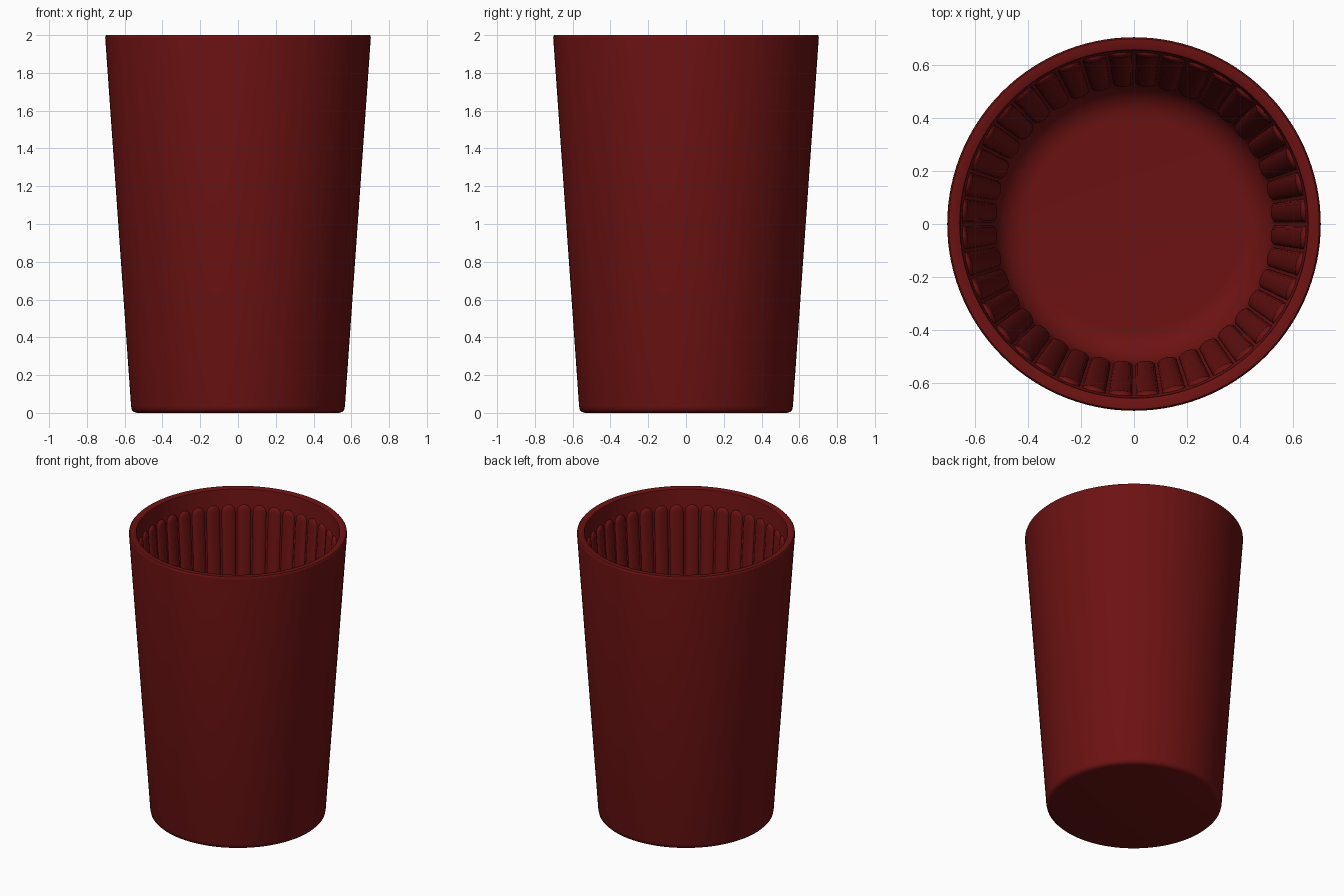
import bpy, bmesh, math

if "Cube" in bpy.data.objects:
    bpy.data.objects.remove(bpy.data.objects["Cube"])

SEG, RIBS = 120, 40
mat = bpy.data.materials.new("dark_red_plastic")
mat.diffuse_color = (0.15, 0.006, 0.006, 1)
mat.use_nodes = True
mat.node_tree.nodes["Principled BSDF"].inputs["Base Color"].default_value = mat.diffuse_color


def finish(bm, name):
    mesh = bpy.data.meshes.new(name)
    bm.to_mesh(mesh)
    bm.free()
    ob = bpy.data.objects.new(name, mesh)
    bpy.context.collection.objects.link(ob)
    mesh.materials.append(mat)
    bpy.ops.object.select_all(action='DESELECT')
    ob.select_set(True)
    bpy.context.view_layer.objects.active = ob
    bpy.ops.object.shade_smooth_by_angle(angle=math.radians(40))
    return ob


def wall(z):
    # inner wall radius at a height
    return 0.655 - 0.07 * (2 - z)


# Tapered cup: outer wall, rounded rim, inner wall, filleted floor
profile = [(0, 0), (0.535, 0), (0.551, 0.005), (0.562, 0.016), (0.566, 0.035),
           (0.703, 1.985), (0.702, 1.995), (0.697, 2.0),
           (0.662, 2.0), (0.656, 1.996), (wall(1.985), 1.985), (wall(0.2), 0.2)]
r0 = wall(0.2)
for i in range(1, 9):
    a = math.pi / 2 * i / 8
    profile.append((r0 - 0.13 * (1 - math.cos(a)), 0.2 - 0.13 * math.sin(a)))
profile.append((0, 0.07))

bm = bmesh.new()
verts = [bm.verts.new((r, 0, z)) for r, z in profile]
edges = [bm.edges.new(p) for p in zip(verts, verts[1:])]
bmesh.ops.spin(bm, geom=verts + edges, axis=(0, 0, 1), cent=(0, 0, 0),
               angle=2 * math.pi, steps=SEG)
bmesh.ops.remove_doubles(bm, verts=bm.verts, dist=1e-5)
bmesh.ops.recalc_face_normals(bm, faces=bm.faces)
finish(bm, "cup_body")

# Raised vertical grip ribs with rounded ends around the inner wall
Z0, Z1, END = 0.24, 1.89, 0.045
rows = []
for i in range(7):
    t = math.cos(math.pi / 2 * i / 6)
    rows.append((Z0 + END * (1 - t), max(0.05, math.sqrt(1 - t * t))))
rows += [(Z0 + Z1 - z, s) for z, s in reversed(rows)]
cols = [math.sin(math.pi / 2 * (j / 5 - 1)) for j in range(11)]
pitch = 2 * math.pi / RIBS

bm = bmesh.new()
for k in range(RIBS):
    grid = []
    for z, s in rows:
        row = []
        for u in cols:
            a = pitch * (k + 0.5 + 0.45 * u * s)
            h = 0.02 * math.sqrt(max(0, 1 - u * u)) * math.sqrt(s) - 0.002
            r = wall(z) - h
            row.append(bm.verts.new((r * math.cos(a), r * math.sin(a), z)))
        grid.append(row)
    for lo, hi in zip(grid, grid[1:]):
        for j in range(len(cols) - 1):
            bm.faces.new((lo[j + 1], lo[j], hi[j], hi[j + 1]))
finish(bm, "inner_ribs")
